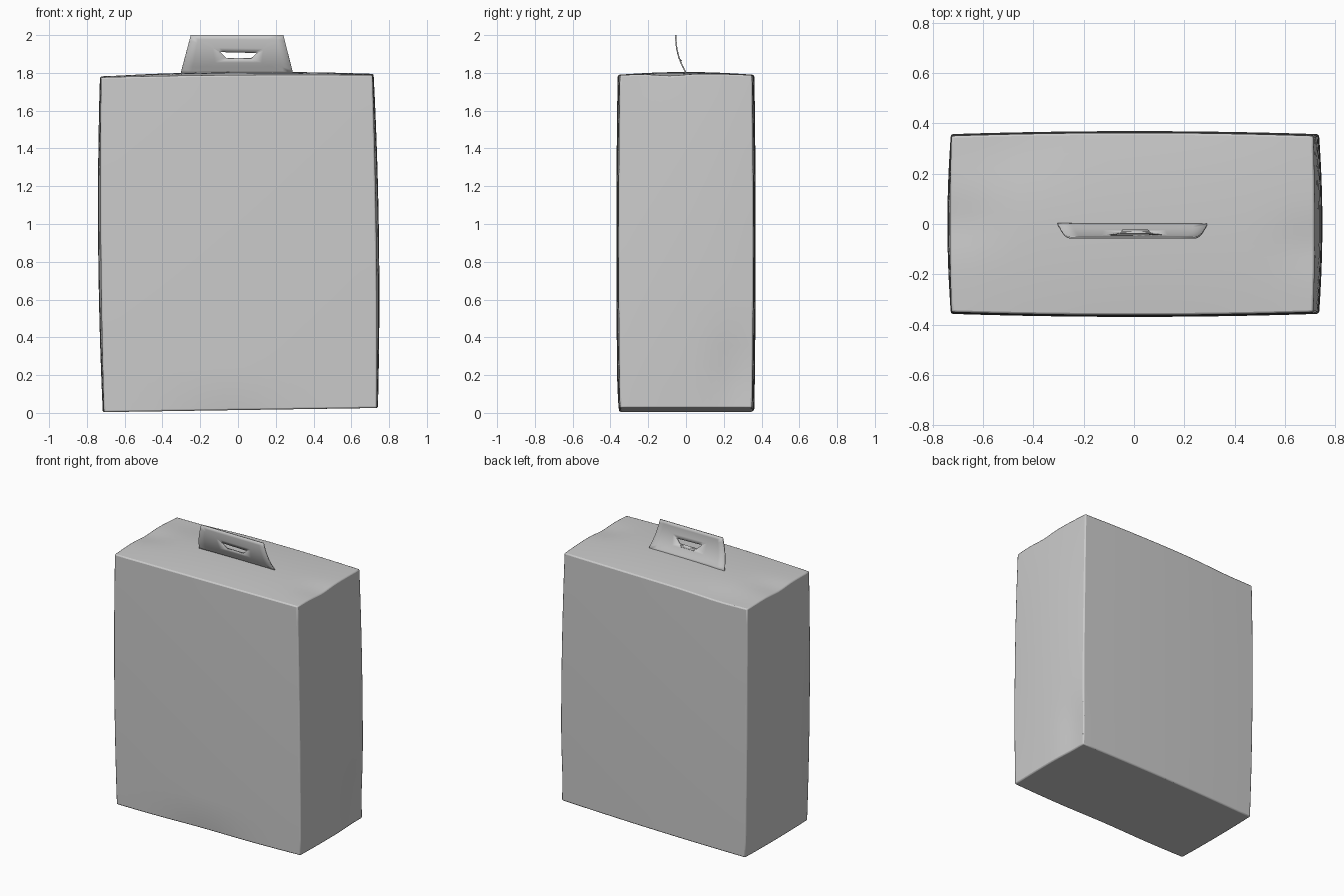
import bpy, bmesh, math
from mathutils import Vector

if "Cube" in bpy.data.objects:
    bpy.data.objects.remove(bpy.data.objects["Cube"])

card = bpy.data.materials.new("grey_card")
card.diffuse_color = (0.6, 0.6, 0.6, 1)
card.use_nodes = True
card.node_tree.nodes["Principled BSDF"].inputs["Base Color"].default_value = card.diffuse_color


def finish(name, bm, angle=35):
    bmesh.ops.recalc_face_normals(bm, faces=bm.faces)
    me = bpy.data.meshes.new(name)
    bm.to_mesh(me)
    bm.free()
    me.materials.append(card)
    ob = bpy.data.objects.new(name, me)
    bpy.context.collection.objects.link(ob)
    bpy.ops.object.select_all(action='DESELECT')
    ob.select_set(True)
    bpy.context.view_layer.objects.active = ob
    bpy.ops.object.shade_smooth_by_angle(angle=math.radians(angle))
    return ob


def lerp(a, b, t):
    return a + (b - a) * t


def bump(p, centre, radii):
    return math.exp(-sum(((a - b) / r) ** 2 for a, b, r in zip(p, centre, radii)))


# Carton body: subdivided box, slightly bulged, skewed and dented
bm = bmesh.new()
bmesh.ops.create_cube(bm, size=2)
bmesh.ops.subdivide_edges(bm, edges=bm.edges[:], cuts=15, use_grid_fill=True)
for v in bm.verts:
    u, w, h = v.co
    t = (h + 1) / 2
    left, right = lerp(-0.71, -0.725, t), lerp(0.735, 0.712, t)
    x = lerp(left, right, (u + 1) / 2) + u * 0.017 * (1 - h * h) * (1 - 0.5 * w * w)
    x += u * 0.006 * (1 - w * w)
    y = w * (0.35 + 0.012 * (1 - u * u) + 0.007 * (1 - h * h))
    z_low = lerp(0.004, 0.026, (u + 1) / 2)
    z_high = lerp(1.776, 1.788, (u + 1) / 2) + 0.016 * (1 - w * w) * (1 - 0.5 * u * u)
    z_high += 0.006 * (1 - u * u)
    z = lerp(z_low, z_high, t)
    # shallow dents on the front foot, the right foot and the top ends
    if w < -0.99:
        y += 0.012 * bump((x, z), (-0.05, 0.03), (0.3, 0.05))
    if u > 0.99:
        x -= 0.015 * bump((y, z), (0.25, 0.2), (0.12, 0.18))
    if h > 0.99:
        z -= 0.012 * bump((x, y), (-0.7, 0.0), (0.12, 0.1))
        z -= 0.012 * bump((x, y), (0.7, -0.08), (0.1, 0.1))
        z -= 0.010 * bump((x, y), (-0.5, 0.3), (0.2, 0.15))
    v.co = (x, y, z)
body = finish("carton_body", bm)
bev = body.modifiers.new("soft_edges", 'BEVEL')
bev.width, bev.segments = 0.008, 2
bev.limit_method, bev.angle_limit = 'ANGLE', math.radians(50)


# Handle tab: card ring around a grip slot, curved towards the front
def bend(z):
    t = max(0.0, min(1.0, (z - 1.795) / 0.205))
    return -0.058 * (1 - (1 - t) ** 2.2)


def outline(corners, n):
    pts = []
    for i, a in enumerate(corners):
        b = corners[(i + 1) % len(corners)]
        pts += [Vector(a).lerp(Vector(b), k / n) for k in range(n)]
    return pts


outer = outline([(-0.305, 1.79), (0.293, 1.79), (0.24, 2.0), (-0.25, 2.0)], 8)
slot = outline([(-0.06, 1.875), (0.07, 1.875), (0.10, 1.905), (-0.095, 1.91)], 8)
bm = bmesh.new()
rings = []
for k in range(5):
    ring = []
    for o, s in zip(outer, slot):
        p = o.lerp(s, k / 4)
        ring.append(bm.verts.new((p.x, bend(p.y), p.y)))
    rings.append(ring)
n = len(outer)
for a, b in zip(rings, rings[1:]):
    for i in range(n):
        j = (i + 1) % n
        bm.faces.new((a[i], a[j], b[j], b[i]))
tab = finish("handle_tab", bm)
tab.modifiers.new("card_thickness", 'SOLIDIFY').thickness = 0.007

# Slot flap: punched card pushed backwards and down from the slot
bm = bmesh.new()
quad = [(-0.055, -0.040, 1.877), (0.07, -0.040, 1.877),
        (0.055, -0.024, 1.862), (-0.045, -0.024, 1.862)]
bm.faces.new([bm.verts.new(p) for p in quad])
flap = finish("slot_flap", bm)
flap.modifiers.new("card_thickness", 'SOLIDIFY').thickness = 0.004
